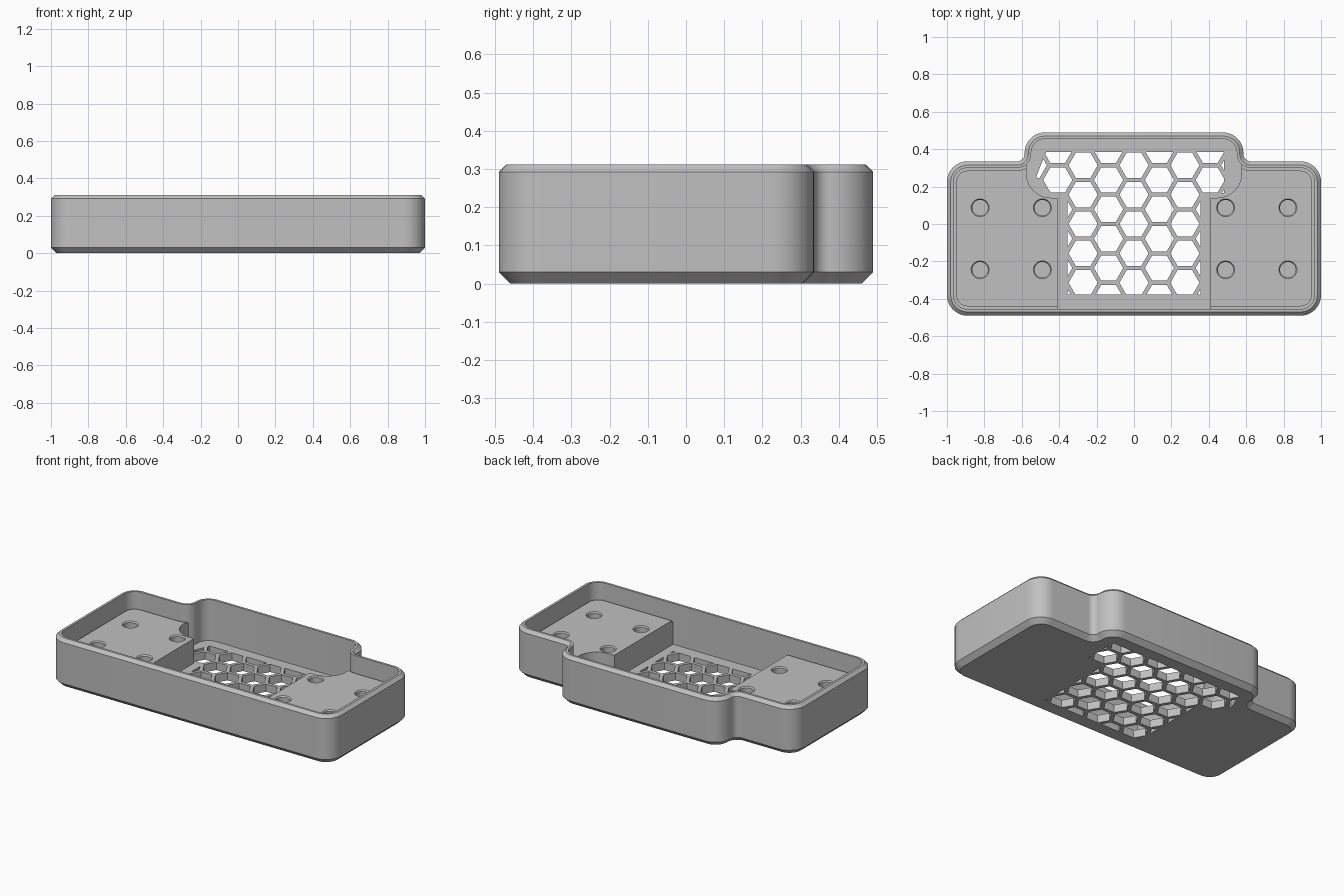
import bpy, bmesh, math
from mathutils import Vector

if "Cube" in bpy.data.objects:
    bpy.data.objects.remove(bpy.data.objects["Cube"], do_unlink=True)

grey = bpy.data.materials.new("plain grey")
grey.use_nodes = True
grey.diffuse_color = (0.53, 0.53, 0.53, 1)
grey.node_tree.nodes["Principled BSDF"].inputs["Base Color"].default_value = (0.53, 0.53, 0.53, 1)


def rounded(corners, radius, inset=0.0, steps=10):
    """Round and inset a right-angled, counter-clockwise outline."""
    pts = [Vector(c) for c in corners]
    out = []
    for i, p in enumerate(pts):
        d1 = (p - pts[i - 1]).normalized()
        d2 = (pts[(i + 1) % len(pts)] - p).normalized()
        n1, n2 = Vector((-d1.y, d1.x)), Vector((-d2.y, d2.x))
        convex = d1.cross(d2) > 0
        s = 1 if convex else -1
        r = radius if convex else 0.04
        centre = p + (n1 + n2) * r * s
        for k in range(steps + 1):
            t = math.pi / 2 * k / steps
            out.append(centre - (n1 * math.cos(t) + n2 * math.sin(t)) * s * (r - s * inset))
    return out


def loft(bm, rings):
    """Solid through a stack of (outline, height) rings."""
    loops = [[bm.verts.new((p[0], p[1], z)) for p in ring] for ring, z in rings]
    for a, b in zip(loops, loops[1:]):
        for i in range(len(a)):
            j = (i + 1) % len(a)
            bm.faces.new((a[i], a[j], b[j], b[i]))
    bm.faces.new(loops[0][::-1])
    bm.faces.new(loops[-1])


def solid(name, stacks):
    bm = bmesh.new()
    for rings in stacks:
        loft(bm, rings)
    bmesh.ops.recalc_face_normals(bm, faces=bm.faces)
    mesh = bpy.data.meshes.new(name)
    bm.to_mesh(mesh)
    bm.free()
    mesh.materials.append(grey)
    ob = bpy.data.objects.new(name, mesh)
    bpy.context.collection.objects.link(ob)
    return ob


def combine(ob, cutter, operation="DIFFERENCE"):
    """Apply a boolean and discard the cutter."""
    cutter.hide_render = True
    mod = ob.modifiers.new("cut", "BOOLEAN")
    mod.operation, mod.solver, mod.object = operation, "EXACT", cutter
    bpy.context.view_layer.update()
    graph = bpy.context.evaluated_depsgraph_get()
    mesh = bpy.data.meshes.new_from_object(ob.evaluated_get(graph))
    ob.modifiers.clear()
    ob.data = mesh
    bpy.data.objects.remove(cutter, do_unlink=True)


def circle(x, y, r, sides):
    return [(x + r * math.cos(math.tau * k / sides), y + r * math.sin(math.tau * k / sides))
            for k in range(sides)]


def rect(x0, y0, x1, y1):
    return [(x0, y0), (x1, y0), (x1, y1), (x0, y1)]


# Tray shell: chamfered outside, flat rim, straight inner wall, open top
outline = [(-1, -0.49), (1, -0.49), (1, 0.335), (0.585, 0.335),
           (0.585, 0.49), (-0.585, 0.49), (-0.585, 0.335), (-1, 0.335)]
FLOOR = 0.05
profile = [(0.03, 0), (0, 0.03), (0, 0.292), (0.02, 0.312), (0.035, 0.312), (0.035, FLOOR)]
tray = solid("tray_shell", [[(rounded(outline, 0.11, i), z) for i, z in profile]])

# Honeycomb vent, limited to a T-shaped area of the floor
pitch, hex_r = 0.157, 0.078
cells = []
for col in range(-4, 5):
    for row in range(-4, 5):
        x = col * pitch * math.sqrt(3) / 2
        y = (row + 0.5 * (col % 2)) * pitch
        hexagon = circle(x, y, hex_r, 6)
        cells.append([(hexagon, -0.1), (hexagon, 0.14)])
vent = solid("vent_cutter", cells)
area = [(-0.355, -0.377), (0.355, -0.377), (0.355, 0.165), (0.482, 0.165), (0.482, 0.385),
        (-0.47, 0.385), (-0.52, 0.26), (-0.52, 0.25), (-0.44, 0.165), (-0.355, 0.165)]
combine(vent, solid("vent_area", [[(area, -0.05), (area, 0.1)]]), "INTERSECT")
combine(tray, vent)

# Pair of raised mounting blocks, with a narrow step along the wall
TOP = 0.207
step = [(0.03, 0.04), (0.03, TOP - 0.012), (0.05, TOP - 0.012), (0.05, TOP)]
blocks = solid("mounting_blocks", [[(rounded(outline, 0.11, i), z) for i, z in step]])

# Central bay and rounded notch between the blocks
bay = rect(-0.41, -0.6, 0.41, 0.3)
combine(blocks, solid("bay_cutter", [[(bay, 0), (bay, 0.4)]]))
notch = rounded(rect(-0.575, 0.14, 0.575, 0.7), 0.13)
combine(blocks, solid("notch_cutter", [[(notch, 0), (notch, 0.4)]]))

# Blind screw holes with a small countersink
holes = []
for x in (-0.823, -0.49, 0.49, 0.823):
    for y in (-0.245, 0.087):
        holes.append([(circle(x, y, r, 32), TOP + dz)
                      for r, dz in ((0.042, -0.06), (0.042, -0.008), (0.048, 0), (0.048, 0.1))])
combine(blocks, solid("hole_cutter", holes))

# Smooth rounded walls, crisp edges
bpy.ops.object.select_all(action="DESELECT")
for ob in (tray, blocks):
    ob.select_set(True)
bpy.context.view_layer.objects.active = tray
bpy.ops.object.shade_smooth_by_angle(angle=math.radians(30))
